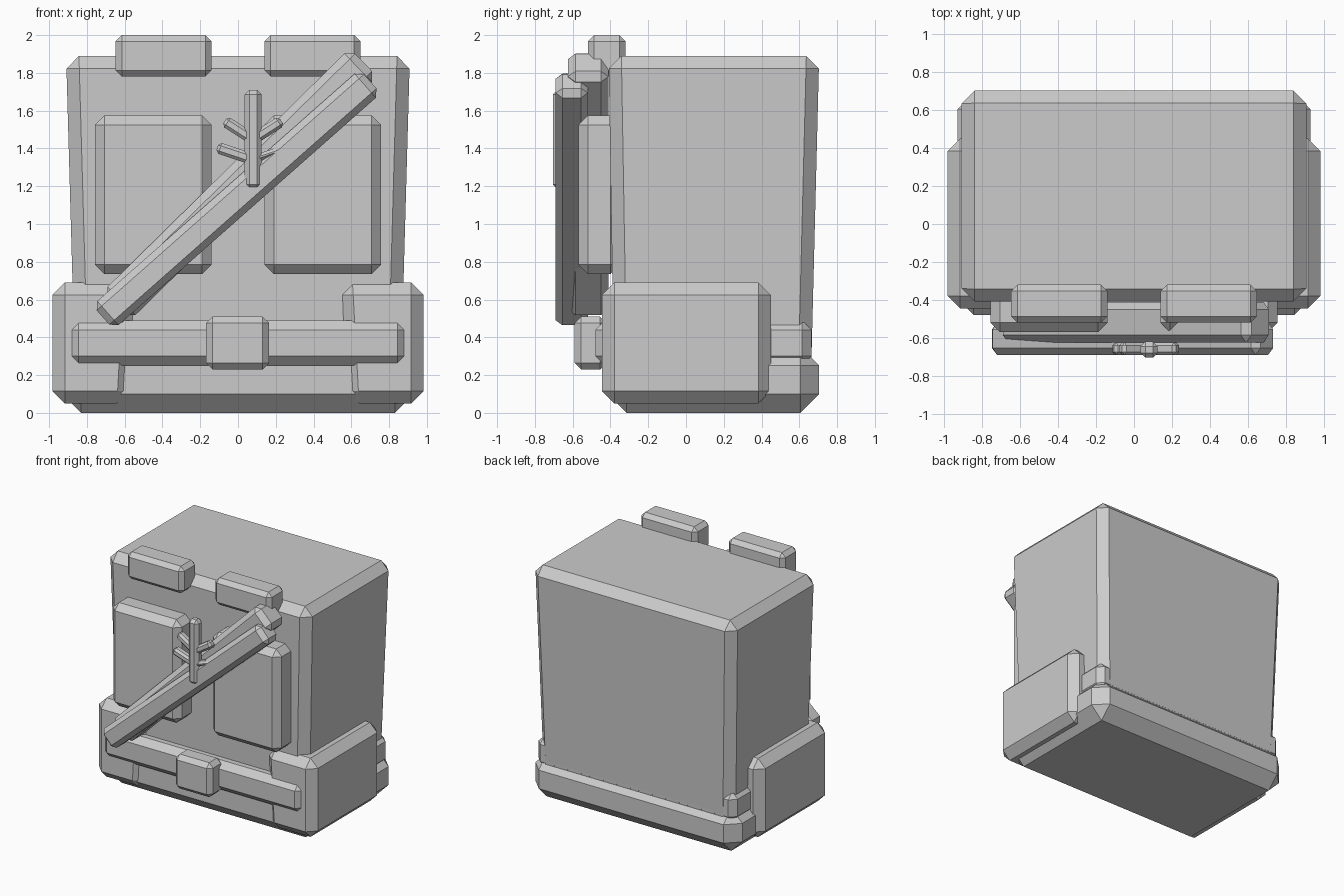
import bpy
import bmesh
from math import atan2, hypot
from mathutils import Matrix, Vector

if "Cube" in bpy.data.objects:
    bpy.data.objects.remove(bpy.data.objects["Cube"], do_unlink=True)

GREY = (0.6, 0.6, 0.6, 1.0)
mat = bpy.data.materials.new("plain grey")
mat.use_nodes = True
mat.diffuse_color = GREY
mat.node_tree.nodes["Principled BSDF"].inputs["Base Color"].default_value = GREY


def finish(name, bm, chamfer):
    """Chamfer every edge and turn the mesh into an object."""
    bmesh.ops.bevel(bm, geom=bm.edges[:], offset=chamfer, segments=1,
                    affect='EDGES', clamp_overlap=True)
    bmesh.ops.recalc_face_normals(bm, faces=bm.faces[:])
    mesh = bpy.data.meshes.new(name)
    bm.to_mesh(mesh)
    bm.free()
    mesh.materials.append(mat)
    obj = bpy.data.objects.new(name, mesh)
    bpy.context.collection.objects.link(obj)
    return obj


def box(name, x, y, z, chamfer, shape=None):
    """Chamfered block from ranges; shape may move each corner first."""
    bm = bmesh.new()
    bmesh.ops.create_cube(bm, size=1)
    for v in bm.verts:
        signs = v.co.copy()
        v.co = Vector(r[0] if s < 0 else r[1] for r, s in zip((x, y, z), signs))
        if shape:
            shape(v.co, signs)
    return finish(name, bm, chamfer)


def bar(name, start, end, width, y, chamfer):
    """Chamfered bar between two (x, z) points."""
    dx, dz = end[0] - start[0], end[1] - start[1]
    bm = bmesh.new()
    bmesh.ops.create_cube(bm, size=1)
    middle = Vector(((start[0] + end[0]) / 2, sum(y) / 2, (start[1] + end[1]) / 2))
    place = (Matrix.Translation(middle) @ Matrix.Rotation(-atan2(dz, dx), 4, 'Y')
             @ Matrix.Diagonal((hypot(dx, dz), y[1] - y[0], width, 1)))
    bmesh.ops.transform(bm, matrix=place, verts=bm.verts)
    return finish(name, bm, chamfer)


# Torso narrows slightly towards the waist
def narrow_waist(co, signs):
    if signs.z < 0:
        co.x *= 0.945
        co.y -= 0.045 if signs.y > 0 else -0.03


box("torso", (-0.91, 0.91), (-0.41, 0.705), (0.12, 1.89), 0.068, narrow_waist)
box("hip_base", (-0.93, 0.93), (-0.415, 0.705), (0, 0.35), 0.1)

# Belt and buckle
box("belt", (-0.895, 0.895), (-0.48, 0.665), (0.25, 0.49), 0.05)
box("buckle", (-0.17, 0.165), (-0.59, -0.42), (0.23, 0.51), 0.035)

# Paired side pouches, chest pockets and shoulder clips
for side, s in (("right", -1), ("left", 1)):
    def lean_inner(co, signs, s=s):
        if signs.x * s < 0 and signs.z < 0:
            co.x += s * 0.035

    def span(inner, outer, s=s):
        return sorted((s * inner, s * outer))

    box(side + "_hip_pouch", span(0.54, 0.983), (-0.445, 0.45), (0.05, 0.69), 0.066, lean_inner)
    box(side + "_chest_pocket", span(0.14, 0.757), (-0.57, -0.35), (0.735, 1.575), 0.05)
    box(side + "_shoulder_clip", span(0.14, 0.648), (-0.52, -0.32), (1.78, 2.0), 0.033)

# Two crossing sash layers
bar("sash_back", (-0.645, 0.565), (0.665, 1.855), 0.21, (-0.625, -0.41), 0.04)
bar("sash_front", (-0.715, 0.505), (0.70, 1.755), 0.17, (-0.69, -0.52), 0.035)

# Branching badge
bar("badge_stem", (0.08, 1.185), (0.08, 1.71), 0.09, (-0.705, -0.62), 0.025)
twigs = {
    "upper_right": ((0.07, 1.455), (-0.07, 1.545), 0.06),
    "upper_left": ((0.09, 1.455), (0.23, 1.545), 0.06),
    "lower_right": ((0.07, 1.345), (-0.11, 1.405), 0.06),
    "lower_left": ((0.09, 1.345), (0.265, 1.405), 0.04),
}
for place, (root, tip, width) in twigs.items():
    bar("badge_twig_" + place, root, tip, width, (-0.69, -0.625), 0.016)
